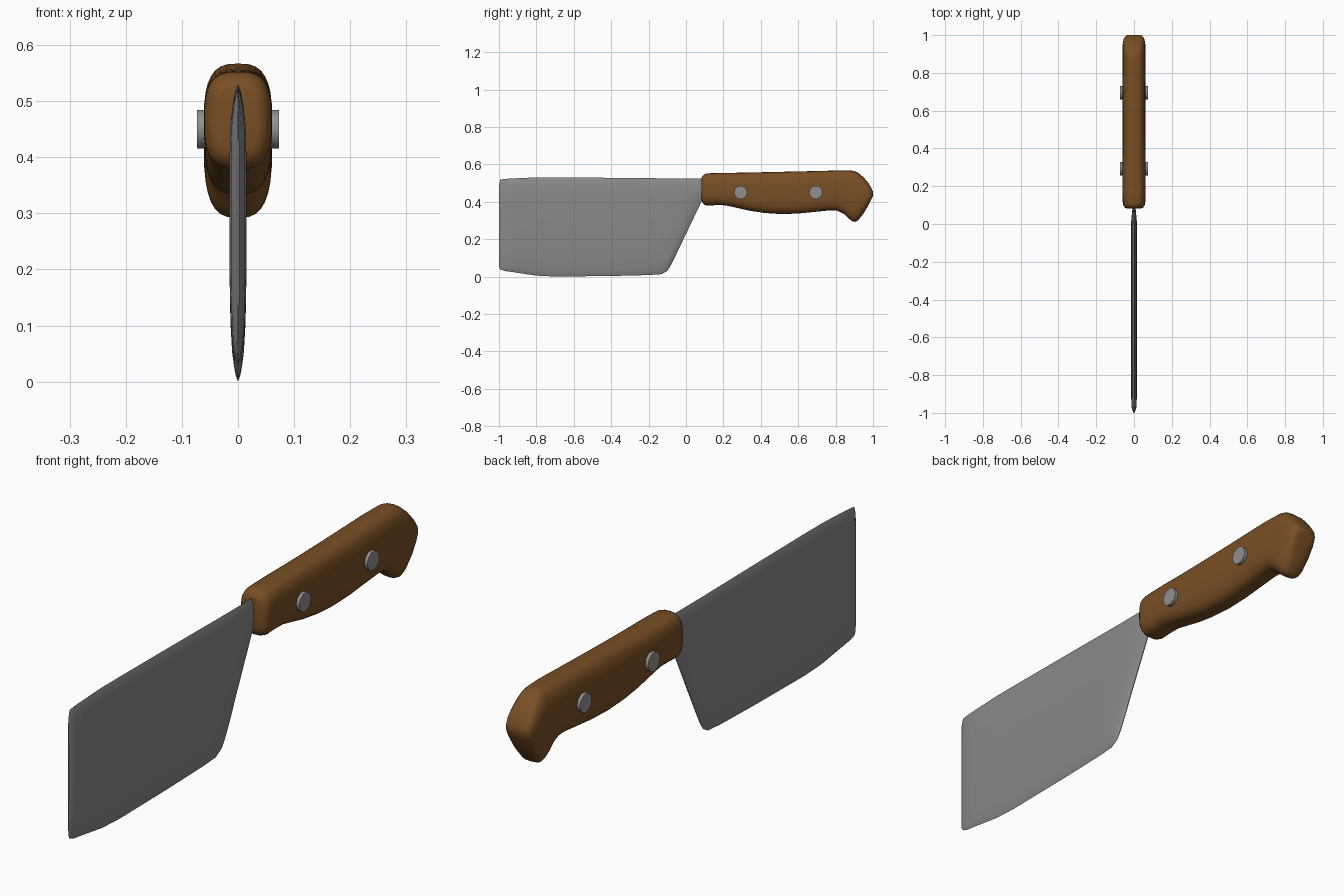
import bpy, bmesh, math

if "Cube" in bpy.data.objects:
    bpy.data.objects.remove(bpy.data.objects["Cube"])

def material(name, rgb):
    m = bpy.data.materials.new(name)
    m.diffuse_color = (*rgb, 1)
    m.use_nodes = True
    m.node_tree.nodes["Principled BSDF"].inputs["Base Color"].default_value = m.diffuse_color
    return m

steel = material("blade steel", (0.25, 0.25, 0.25))
wood = material("brown wood", (0.19, 0.078, 0.018))
metal = material("rivet metal", (0.28, 0.28, 0.28))

def finish(name, bm, mat, angle):
    bmesh.ops.recalc_face_normals(bm, faces=bm.faces)
    me = bpy.data.meshes.new(name)
    bm.to_mesh(me)
    bm.free()
    me.materials.append(mat)
    me.shade_smooth()
    me.set_sharp_from_angle(angle=math.radians(angle))
    ob = bpy.data.objects.new(name, me)
    bpy.context.collection.objects.link(ob)
    return ob

def loft(name, rings, mat, angle):
    bm = bmesh.new()
    vs = [[bm.verts.new(p) for p in r] for r in rings]
    n = len(rings[0])
    for a, b in zip(vs, vs[1:]):
        for i in range(n):
            j = (i + 1) % n
            bm.faces.new((a[i], a[j], b[j], b[i]))
    bm.faces.new(vs[0])
    bm.faces.new(vs[-1])
    return finish(name, bm, mat, angle)

# Blade: lens-shaped sections; bottom y, z, top y, z, thickness factor
cols = [(-1, .05, -1, .49, .1), (-.993, .038, -.993, .518, .4),
        (-.97, .03, -.97, .522, .85), (-.92, .023, -.92, .525, 1),
        (-.8, .005, -.8, .53, 1), (-.7, 0, -.7, .53, 1),
        (-.4, .003, -.4, .528, 1), (-.2, .008, -.1, .525, 1),
        (-.13, .013, .06, .525, 1), (-.1, .03, .115, .523, .6),
        (-.078, .065, .14, .52, .1)]
# height fraction, half-thickness
lens = [(0, 0), (.02, .004), (.05, .007), (.1, .0105), (.2, .0135), (.35, .015),
        (.75, .015), (.86, .0135), (.93, .0095), (.975, .005), (1, 0)]
section = lens + [(v, -x) for v, x in lens[-2:0:-1]]
loft("blade", [[(x * f, yb + v * (yt - yb), zb + v * (zt - zb)) for v, x in section]
               for yb, zb, yt, zt, f in cols], steel, 50)

# Handle: superellipse sections; y, bottom z, top z, half width
stations = [(.082, .415, .522, .036), (.086, .398, .535, .047), (.098, .384, .547, .056),
            (.115, .379, .552, .06), (.16, .382, .553, .061), (.21, .381, .554, .061),
            (.27, .368, .555, .061), (.34, .352, .556, .061), (.42, .34, .558, .061),
            (.51, .334, .56, .061), (.6, .337, .562, .061), (.69, .346, .564, .061),
            (.77, .354, .566, .061), (.81, .352, .567, .061), (.845, .335, .567, .061),
            (.87, .31, .567, .061), (.89, .295, .566, .061), (.905, .292, .562, .061),
            (.92, .3, .555, .061), (.95, .338, .53, .06), (.975, .38, .5, .056),
            (.99, .41, .475, .05), (1, .432, .455, .038)]

def power(c, e):
    return math.copysign(abs(c) ** e, c)

rings = []
for y, lo, hi, w in stations:
    ring = []
    for i in range(32):
        a = 2 * math.pi * i / 32
        ring.append((w * power(math.cos(a), .68), y,
                     (lo + hi) / 2 + (hi - lo) / 2 * power(math.sin(a), .68)))
    rings.append(ring)
loft("handle", rings, wood, 60)

# Rivets through the handle
for i, y in enumerate((.292, .694)):
    bm = bmesh.new()
    bmesh.ops.create_cone(bm, cap_ends=True, segments=10, radius1=.036, radius2=.036, depth=.146)
    ob = finish(f"rivet_{i + 1}", bm, metal, 40)
    ob.rotation_euler = (0, math.pi / 2, 0)
    ob.location = (0, y, .45)
